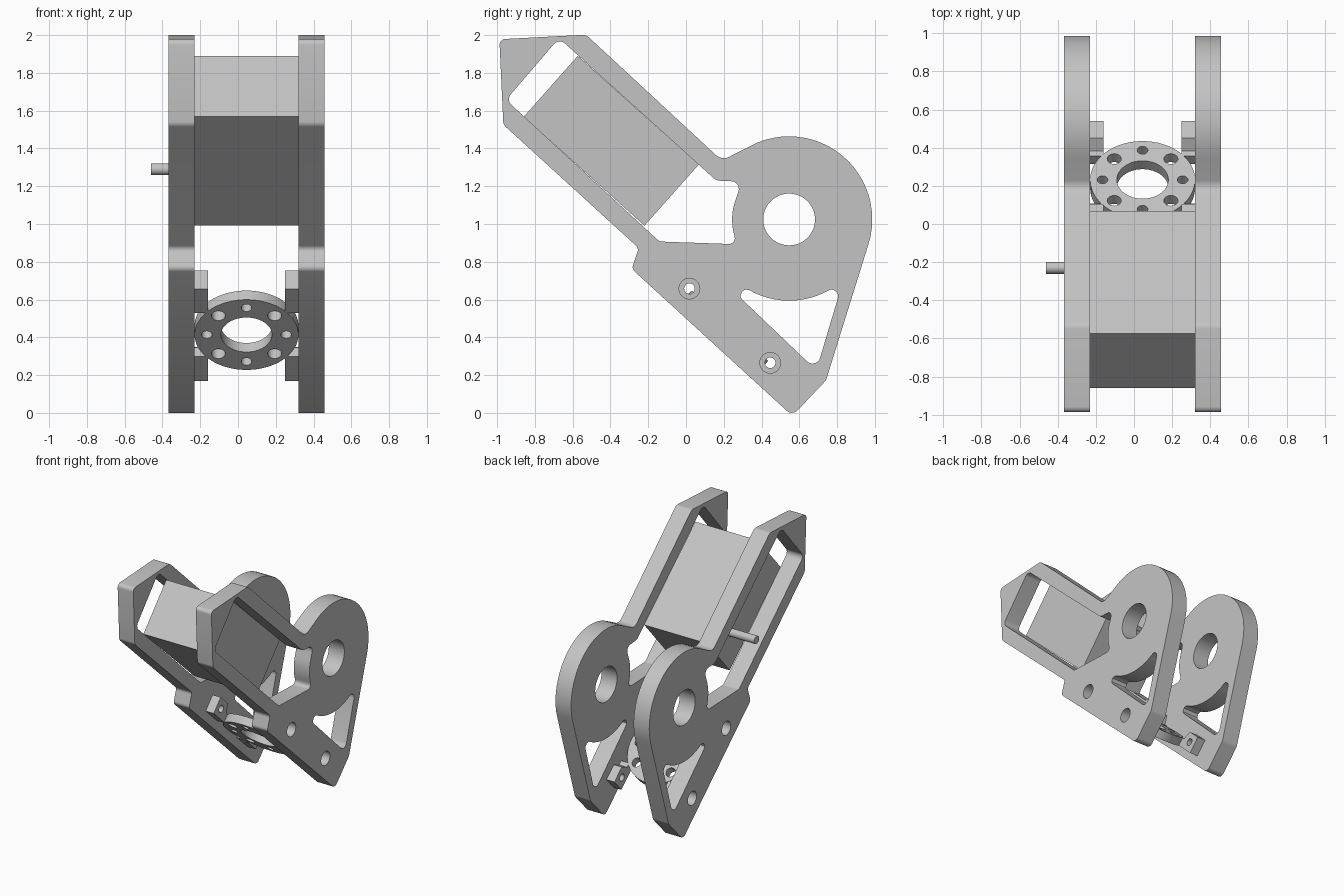
import bpy, bmesh
from math import sin, cos, tan, radians, pi
from mathutils import Vector, Matrix

cube = bpy.data.objects.get("Cube")
if cube:
    bpy.data.objects.remove(cube, do_unlink=True)

grey = bpy.data.materials.new("plain_grey")
grey.use_nodes = True
GREY = (0.55, 0.55, 0.55, 1)
grey.diffuse_color = GREY
grey.node_tree.nodes["Principled BSDF"].inputs["Base Color"].default_value = GREY

MID_X = 0.045            # symmetry plane of the bracket
PLATE = 0.137            # side plate thickness
INNER = 0.275            # half gap between the plates


def arc(cx, cy, r, a0, a1, n):
    return [(cx + r * cos(radians(a0 + (a1 - a0) * i / n)),
             cy + r * sin(radians(a0 + (a1 - a0) * i / n))) for i in range(n + 1)]


def circle(cx, cy, r, n=32):
    return arc(cx, cy, r, 0, 360, n)[:-1]


def rounded(corners, steps=5):
    """Round each (x, y, radius) corner; plain (x, y) points stay as they are."""
    out = []
    for i, c in enumerate(corners):
        p = Vector(c[:2])
        if len(c) < 3:
            out.append(tuple(p))
            continue
        a = (Vector(corners[i - 1][:2]) - p).normalized()
        b = (Vector(corners[(i + 1) % len(corners)][:2]) - p).normalized()
        half = a.angle(b) / 2
        centre = p + (a + b).normalized() * c[2] / sin(half)
        start = p + a * c[2] / tan(half) - centre
        end = p + b * c[2] / tan(half) - centre
        for k in range(steps + 1):
            d = start.lerp(end, k / steps).normalized() * c[2]
            out.append(tuple(centre + d))
    return out


def finish(obj):
    obj.data.materials.clear()
    obj.data.materials.append(grey)
    bpy.ops.object.select_all(action='DESELECT')
    obj.select_set(True)
    bpy.context.view_layer.objects.active = obj
    bpy.ops.object.shade_smooth_by_angle(angle=radians(25))
    return obj


def slab(name, loops, thickness, matrix):
    """Extruded flat profile; the first loop is the outline, the rest are holes."""
    curve = bpy.data.curves.new(name, 'CURVE')
    curve.dimensions, curve.fill_mode = '2D', 'BOTH'
    curve.extrude = thickness / 2
    for loop in loops:
        s = curve.splines.new('POLY')
        s.points.add(len(loop) - 1)
        for pt, (x, y) in zip(s.points, loop):
            pt.co = (x, y, 0, 1)
        s.use_cyclic_u = True
    tmp = bpy.data.objects.new(name + "_curve", curve)
    bpy.context.collection.objects.link(tmp)
    bpy.context.view_layer.update()
    mesh = bpy.data.meshes.new_from_object(
        tmp.evaluated_get(bpy.context.evaluated_depsgraph_get()))
    bpy.data.objects.remove(tmp, do_unlink=True)
    bm = bmesh.new()
    bm.from_mesh(mesh)
    bmesh.ops.remove_doubles(bm, verts=bm.verts, dist=1e-5)
    bmesh.ops.transform(bm, matrix=matrix, verts=bm.verts)
    bmesh.ops.recalc_face_normals(bm, faces=bm.faces)
    bm.to_mesh(mesh)
    bm.free()
    obj = bpy.data.objects.new(name, mesh)
    bpy.context.collection.objects.link(obj)
    return finish(obj)


def frame(x_axis, y_axis, origin):
    x, y = Vector(x_axis).normalized(), Vector(y_axis).normalized()
    m = Matrix((x, y, x.cross(y))).transposed().to_4x4()
    m.translation = origin
    return m


# Side plate profile, drawn in (y, z)
HUB = (0.546, 1.024)
BOLTS = [(0.018, 0.658), (0.446, 0.265)]
outline = rounded(
    [(-0.988, 1.978, 0.03), (-0.529, 2.002, 0.05), (0.19, 1.336, 0.06)]
    + arc(*HUB, 0.44, 118, -17.5, 24)
    + [(0.741, 0.172, 0.05), (0.563, -0.016, 0.04), (-0.287, 0.762, 0.03),
       (-0.25, 0.872, 0.03), (-0.967, 1.526, 0.04)])
motor_window = rounded(
    [(-0.953, 1.657, 0.04), (-0.672, 1.984, 0.04), (0.16, 1.23, 0.06),
     (0.295, 1.224, 0.04)]
    + arc(*HUB, 0.302, 160, 196, 8)
    + [(0.265, 0.893, 0.03), (-0.14, 0.907, 0.04)])
lower_window = rounded(
    [(0.24, 0.655, 0.03)]
    + arc(*HUB, 0.43, 240, 300, 12)
    + [(0.82, 0.66, 0.035), (0.69, 0.226, 0.04)])
plate_loops = [outline, motor_window, lower_window, circle(*HUB, 0.137, 48)]
plate_loops += [circle(*b, 0.055, 24) for b in BOLTS]
for name, side in (("left_plate", 1), ("right_plate", -1)):
    x = MID_X + side * (INNER + PLATE / 2)
    slab(name, plate_loops, PLATE, frame((0, 1, 0), (0, 0, 1), (x, 0, 0)))

# Motor block held between the plates
block = [(-0.573, 1.89), (0.068, 1.315), (-0.22, 0.991), (-0.859, 1.568)]
slab("motor_block", [block], 2 * INNER,
     frame((0, 1, 0), (0, 0, 1), (MID_X, 0, 0)))

# Small shaft sticking out through the right plate window
slab("shaft_pin", [circle(-0.23, 1.29, 0.031, 24)], 0.25,
     frame((0, 1, 0), (0, 0, 1), (-0.335, 0, 0)))

# Mounting ring between the lower edges, tilted along the bolt line
along = Vector((0, BOLTS[0][0] - BOLTS[1][0], BOLTS[0][1] - BOLTS[1][1])).normalized()
up = along.cross(Vector((1, 0, 0)))
middle = Vector((MID_X, *((Vector(BOLTS[0]) + Vector(BOLTS[1])) / 2)))
THICK = 0.065
ring_loops = [circle(0, 0, INNER, 64), circle(0, 0, 0.135, 48)]
for i in range(8):
    a = i * pi / 4
    ring_loops.append(circle(0.21 * cos(a), 0.21 * sin(a), 0.037 if i % 2 else 0.028, 20))
slab("mounting_ring", ring_loops, THICK,
     frame((1, 0, 0), along, middle - up * THICK / 2))

# Four bolt tabs: profile in (along, up), with a bolt hole through each
for sx, side in ((1, "left"), (-1, "right")):
    for sa, end in ((1, "upper"), (-1, "lower")):
        profile = [(0.17, -THICK), (0.36, -THICK), (0.36, THICK), (0.236, THICK),
                   (0.205, 0), (0.17, 0)]
        hole = circle(0.29, 0, 0.028, 20)
        x = Vector((sx * (INNER - 0.035), 0, 0))
        loops = [[(sa * u, v) for u, v in loop] for loop in (profile, hole)]
        slab(f"{side}_{end}_tab", loops, 0.07, frame(along, up, middle + x))
